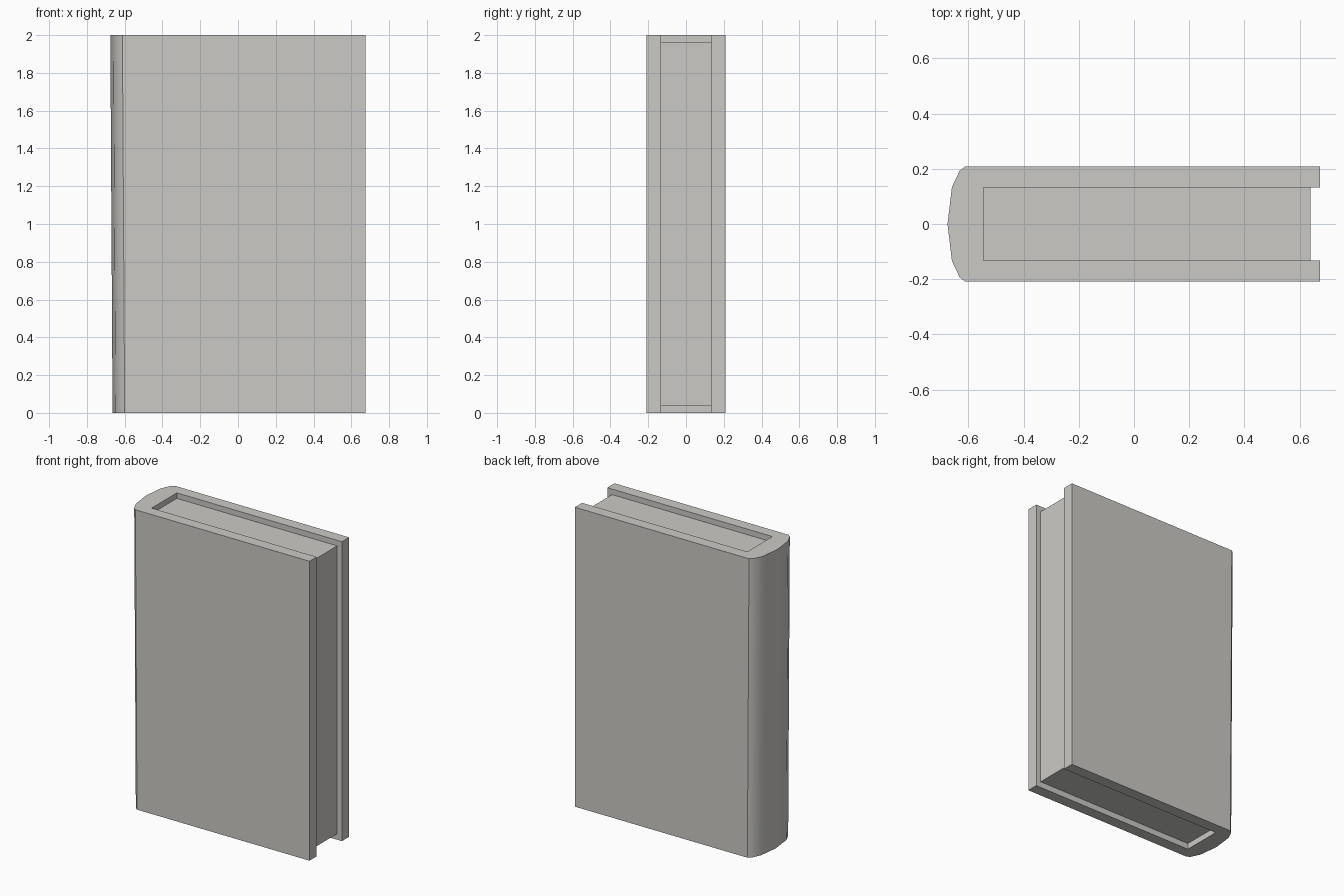
import bpy, bmesh, math

if "Cube" in bpy.data.objects:
    bpy.data.objects.remove(bpy.data.objects["Cube"])

grey = bpy.data.materials.new("warm_grey")
grey.diffuse_color = (0.6, 0.59, 0.56, 1)
grey.use_nodes = True
grey.node_tree.nodes["Principled BSDF"].inputs["Base Color"].default_value = grey.diffuse_color


def finish(name, bm):
    bmesh.ops.recalc_face_normals(bm, faces=bm.faces)
    mesh = bpy.data.meshes.new(name)
    bm.to_mesh(mesh)
    bm.free()
    mesh.materials.append(grey)
    obj = bpy.data.objects.new(name, mesh)
    bpy.context.collection.objects.link(obj)
    return obj


# Cover: one wraparound C profile, boards plus rounded spine
half = [(-0.545, 0.133), (0.675, 0.133), (0.675, 0.209), (-0.612, 0.209),
        (-0.632, 0.193), (-0.66, 0.134)]
profile = half + [(-0.676, 0.0)] + [(x, -y) for x, y in reversed(half)]
bm = bmesh.new()
face = bm.faces.new([bm.verts.new((x, y, 0)) for x, y in profile])
ext = bmesh.ops.extrude_face_region(bm, geom=[face])
top = [g for g in ext["geom"] if isinstance(g, bmesh.types.BMVert)]
bmesh.ops.translate(bm, verts=top, vec=(0, 0, 2))
# the spine leans in slightly at the foot
for v in bm.verts:
    if v.co.x < -0.6 and v.co.z < 1:
        v.co.x += 0.012
cover = finish("cover", bm)
bpy.context.view_layer.objects.active = cover
cover.select_set(True)
bpy.ops.object.shade_smooth_by_angle(angle=math.radians(30))

# Page block, recessed on three sides and tucked against the spine
bm = bmesh.new()
bmesh.ops.create_cube(bm, size=1)
for v in bm.verts:
    v.co.x = 0.64 if v.co.x > 0 else -0.55
    v.co.y *= 0.27
    v.co.z = 1.963 if v.co.z > 0 else 0.04
finish("page_block", bm)
